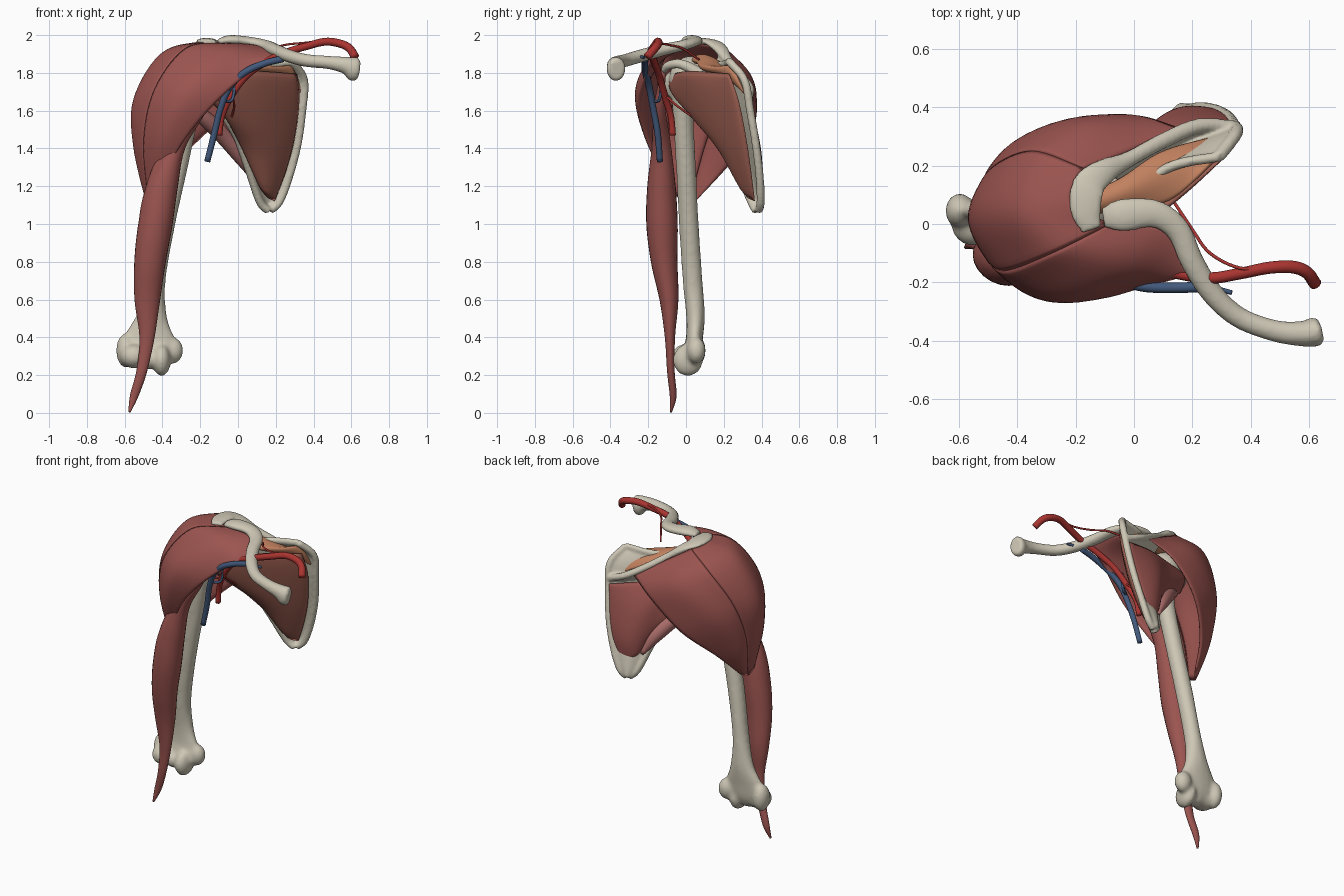
import bpy, bmesh, math
from mathutils import Vector, Matrix

BONE = ("bone", (0.61, 0.57, 0.46, 1))
RED = ("muscle_red", (0.33, 0.09, 0.08, 1))
BROWN = ("muscle_brown", (0.32, 0.11, 0.08, 1))
ORANGE = ("muscle_orange", (0.54, 0.22, 0.115, 1))
PINK = ("muscle_pink", (0.45, 0.17, 0.16, 1))
ARTERY = ("artery_red", (0.40, 0.035, 0.03, 1))
VEIN = ("vein_blue", (0.055, 0.10, 0.20, 1))


def spline(pts, t):
    """Smooth curve through points of any dimension, t in 0..1"""
    n = len(pts) - 1
    i = min(int(t * n), n - 1)
    f = t * n - i
    p1, p2 = pts[i], pts[i + 1]
    p0 = pts[i - 1] if i > 0 else [2 * a - b for a, b in zip(p1, p2)]
    p3 = pts[i + 2] if i + 2 <= n else [2 * b - a for a, b in zip(p1, p2)]
    return [0.5 * (2 * b + (c - a) * f + (2 * a - 5 * b + 4 * c - d) * f * f
                   + (3 * b - a - 3 * c + d) * f ** 3)
            for a, b, c, d in zip(p0, p1, p2, p3)]


def tube(bm, pts, ref=(0, 1, 0), sides=16, step=6):
    """Elliptical loft; points are x, y, z, radius along ref, radius across"""
    n = (len(pts) - 1) * step
    S = [spline(pts, i / n) for i in range(n + 1)]
    P = [Vector(s[:3]) for s in S]
    rings = []
    for i, s in enumerate(S):
        t = (P[min(i + 1, n)] - P[max(i - 1, 0)]).normalized()
        b = t.cross(Vector(ref)).normalized()
        a = b.cross(t)
        ra, rb = max(s[3], 0.002), max(s[-1], 0.002)
        rings.append([bm.verts.new(P[i] + a * ra * math.cos(k * math.tau / sides)
                                   + b * rb * math.sin(k * math.tau / sides)) for k in range(sides)])
    for r, q in zip(rings, rings[1:]):
        for k in range(sides):
            bm.faces.new((r[k], r[(k + 1) % sides], q[(k + 1) % sides], q[k]))
    bm.faces.new(rings[0])
    bm.faces.new(rings[-1])


def sheet(bm, rows, out, inn, center, power=0.5, nu=24, nv=28):
    """Lens-shaped slab through a grid of points, thinning to its rim"""
    def at(u, v):
        return Vector(spline([spline(r, v) for r in rows], u))
    e = 0.01
    G = [[at(i / nu, j / nv) for j in range(nv + 1)] for i in range(nu + 1)]

    def normal(u, v):
        du = at(min(u + e, 1), v) - at(max(u - e, 0), v)
        dv = at(u, min(v + e, 1)) - at(u, max(v - e, 0))
        return du.cross(dv).normalized()
    flip = 1 if normal(.5, .5).dot(G[nu // 2][nv // 2] - Vector(center)) > 0 else -1
    made, layers = [], []
    for off in (out, -inn):
        L = []
        for i in range(nu + 1):
            row = []
            for j in range(nv + 1):
                w = max(0, math.sin(math.pi * i / nu) * math.sin(math.pi * j / nv)) ** power
                if i in (0, nu) or j in (0, nv):
                    w = 0
                row.append(bm.verts.new(G[i][j] + normal(i / nu, j / nv) * flip * off * w))
            L.append(row)
            made += row
        layers.append(L)
    for L in layers:
        for i in range(nu):
            for j in range(nv):
                bm.faces.new((L[i][j], L[i + 1][j], L[i + 1][j + 1], L[i][j + 1]))
    bmesh.ops.remove_doubles(bm, verts=made, dist=0.0003)


def ball(bm, loc, size):
    bmesh.ops.create_uvsphere(bm, u_segments=24, v_segments=16, radius=1,
                              matrix=Matrix.Translation(loc) @ Matrix.Diagonal((*size, 1)))


def finish(name, bm, color, voxel=0, soft=5):
    bmesh.ops.recalc_face_normals(bm, faces=bm.faces)
    for f in bm.faces:
        f.smooth = True
    me = bpy.data.meshes.new(name)
    bm.to_mesh(me)
    bm.free()
    ob = bpy.data.objects.new(name, me)
    bpy.context.collection.objects.link(ob)
    mat = bpy.data.materials.get(color[0]) or bpy.data.materials.new(color[0])
    mat.diffuse_color = color[1]
    me.materials.append(mat)
    if voxel:  # fuse overlapping bone pieces
        m = ob.modifiers.new("fuse", "REMESH")
        m.mode, m.voxel_size, m.use_smooth_shade = "VOXEL", voxel, True
        s = ob.modifiers.new("soften", "SMOOTH")
        s.factor, s.iterations = 0.5, soft


X, Y, Z = (1, 0, 0), (0, 1, 0), (0, 0, 1)

# humerus: shaft, head, tubercles, condyles
bm = bmesh.new()
tube(bm, [(-.24, 0, 1.76, .09, .08), (-.26, -.015, 1.6, .06, .057), (-.32, 0, 1.3, .054, .053),
          (-.385, .015, 1, .053, .053), (-.435, .035, .7, .052, .053), (-.455, .05, .52, .08, .05),
          (-.467, .045, .4, .135, .045), (-.47, .03, .31, .145, .05), (-.47, .01, .25, .1, .035)], X)
for loc, size in [((-.2, .03, 1.77), (.115, .12, .12)), ((-.31, .03, 1.76), (.06, .08, .09)),
                  ((-.25, -.08, 1.74), (.04, .04, .07)), ((-.595, .045, .33), (.05, .06, .09)),
                  ((-.345, .055, .33), (.055, .05, .07)), ((-.55, 0, .3), (.075, .075, .065)),
                  ((-.405, .01, .28), (.05, .08, .085)), ((-.475, .01, .285), (.06, .06, .055))]:
    ball(bm, loc, size)
finish("humerus", bm, BONE, .011, 10)

# scapula: blade, thick borders, spine, acromion, coracoid, socket
bm = bmesh.new()
lat = [(0, .12, 1.83), (-.1, .08, 1.72), (-.07, .12, 1.58), (0, .2, 1.45), (.06, .28, 1.28), (.115, .35, 1.12), (.16, .375, 1.07)]
med = [(.29, .23, 1.86), (.35, .31, 1.76), (.34, .34, 1.6), (.315, .37, 1.42), (.27, .39, 1.25), (.22, .395, 1.12), (.17, .385, 1.07)]
mid = [tuple((a + b) / 2 + d for a, b, d in zip(p, q, (-.01, .025, 0))) for p, q in zip(lat, med)]
sheet(bm, list(zip(lat, mid, med)), .013, .013, (0, -2, 1.5), .15)
tube(bm, [(*p, .027, .022) for p in lat[1:]], Y)
tube(bm, [(*p, .022, .022) for p in med], Y)
tube(bm, [(*p, .022, .018) for p in (lat[0], mid[0], med[0])], Z)
ridge = [(.34, .335, 1.67), (.22, .335, 1.72), (.1, .285, 1.79), (-.02, .22, 1.87), (-.1, .18, 1.93)]
base = [(.33, .325, 1.66), (.22, .30, 1.68), (.12, .24, 1.71), (.03, .18, 1.74), (-.04, .13, 1.78)]
sheet(bm, [base, ridge], .012, .012, (0, 0, 0), .1)
tube(bm, [(*p, .022, r) for p, r in zip(ridge, (.02, .026, .027, .028, .045))]
     + [(-.155, .13, 1.962, .018, .058), (-.165, .05, 1.967, .018, .055), (-.145, -.02, 1.962, .015, .035)], Z)
tube(bm, [(-.02, .08, 1.79, .036, .036), (-.02, -.02, 1.845, .026, .026), (-.06, -.09, 1.84, .024, .024), (-.1, -.12, 1.81, .018, .018)], X)
ball(bm, (-.085, .07, 1.73), (.05, .07, .1))
finish("scapula", bm, BONE, .009, 3)

# clavicle
bm = bmesh.new()
tube(bm, [(-.105, .02, 1.965, .015, .035), (-.04, .03, 1.974, .026, .056), (.07, .035, 1.964, .026, .048),
          (.15, -.02, 1.945, .028, .042), (.2, -.13, 1.92, .032, .04), (.27, -.24, 1.89, .034, .038),
          (.36, -.32, 1.866, .034, .036), (.48, -.365, 1.855, .035, .037), (.57, -.375, 1.84, .046, .043),
          (.615, -.37, 1.822, .066, .05), (.638, -.365, 1.818, .05, .042)], Z, 20)
finish("clavicle", bm, BONE, .009, 3)

# deltoid: strands from origin to insertion, neighbouring heads share a strand
strands = [
    [(.21, -.17, 1.9), (.06, -.21, 1.80), (-.12, -.25, 1.64), (-.28, -.21, 1.45), (-.43, -.1, 1.2)],
    [(.12, -.01, 1.945), (-.06, -.15, 1.9), (-.26, -.245, 1.72), (-.39, -.2, 1.48), (-.455, -.07, 1.18)],
    [(-.08, .0, 1.96), (-.28, -.10, 1.93), (-.44, -.16, 1.72), (-.5, -.12, 1.45), (-.48, -.045, 1.14)],
    [(-.2, .07, 1.965), (-.4, .05, 1.89), (-.535, .02, 1.66), (-.54, 0, 1.42), (-.485, 0, 1.12)],
    [(-.17, .19, 1.95), (-.35, .25, 1.86), (-.49, .19, 1.65), (-.52, .1, 1.4), (-.475, .02, 1.11)],
    [(-.02, .24, 1.86), (-.18, .34, 1.76), (-.38, .28, 1.58), (-.47, .15, 1.35), (-.465, .035, 1.11)],
    [(.17, .325, 1.74), (0, .372, 1.63), (-.2, .34, 1.45), (-.37, .2, 1.28), (-.445, .04, 1.11)]]
for k, name in enumerate(("front", "middle", "back")):
    bm = bmesh.new()
    sheet(bm, strands[2 * k:2 * k + 3], .018, .05, (-.2, .05, 1.6))
    finish("deltoid_" + name, bm, RED)

# biceps: main belly with short head, and long head
bm = bmesh.new()
tube(bm, [(-.1, -.12, 1.81, .012, .012), (-.19, -.14, 1.62, .03, .03), (-.32, -.13, 1.42, .045, .05),
          (-.4, -.13, 1.2, .082, .075), (-.437, -.127, 1, .09, .083), (-.466, -.115, .8, .083, .07),
          (-.48, -.09, .6, .068, .05), (-.482, -.085, .4, .04, .027), (-.51, -.08, .22, .028, .02),
          (-.55, -.068, .09, .022, .018), (-.575, -.08, .004, .006, .006)], X, 24)
finish("biceps", bm, RED)
bm = bmesh.new()
tube(bm, [(-.28, -.06, 1.85, .012), (-.3, -.1, 1.7, .014), (-.36, -.12, 1.45, .03), (-.43, -.13, 1.2, .055), (-.47, -.13, 1, .055), (-.49, -.11, .75, .02)], X)
finish("biceps_long_head", bm, RED)

# muscles on the shoulder blade
bm = bmesh.new()
sheet(bm, [[(-.22, -.09, 1.79), (.05, .02, 1.81), (.315, .23, 1.795)],
           [(-.2, -.08, 1.7), (.08, .09, 1.68), (.325, .28, 1.65)],
           [(-.09, .02, 1.59), (.1, .16, 1.52), (.3, .32, 1.45)],
           [(0, .17, 1.44), (.13, .24, 1.36), (.255, .345, 1.28)],
           [(.12, .31, 1.18), (.155, .325, 1.14), (.195, .365, 1.12)]], .045, .025, (.1, 2, 1.5))
finish("subscapularis", bm, BROWN)
bm = bmesh.new()
sheet(bm, [[(.33, .35, 1.64), (.12, .29, 1.69), (-.12, .18, 1.74), (-.3, .1, 1.77)],
           [(.33, .365, 1.5), (.12, .335, 1.52), (-.05, .22, 1.62), (-.31, .12, 1.71)],
           [(.28, .39, 1.32), (.14, .365, 1.34), (-.01, .25, 1.47), (-.29, .12, 1.65)],
           [(.21, .395, 1.18), (.12, .36, 1.21), (.02, .26, 1.38), (-.28, .11, 1.61)]], .032, .04, (.1, -2, 1.5))
finish("infraspinatus", bm, RED)
bm = bmesh.new()
sheet(bm, [[(.335, .315, 1.68), (.1, .25, 1.80), (-.06, .15, 1.86), (-.27, .06, 1.87)],
           [(.32, .28, 1.765), (.12, .18, 1.83), (-.06, .1, 1.88), (-.27, .03, 1.88)],
           [(.29, .24, 1.84), (.13, .085, 1.835), (-.05, .05, 1.86), (-.27, 0, 1.86)]], .018, .05, (.1, .1, 0))
finish("supraspinatus", bm, ORANGE)
bm = bmesh.new()
tube(bm, [(.09, .34, 1.23, .012), (.02, .29, 1.35, .04), (-.08, .22, 1.47, .045), (-.2, .12, 1.58, .038), (-.3, .06, 1.66, .015)])
finish("teres_minor", bm, PINK)

# artery with branches
bm = bmesh.new()
tube(bm, [(.62, -.205, 1.885, .022), (.59, -.165, 1.93, .022), (.54, -.147, 1.955, .022), (.46, -.15, 1.965, .021),
          (.36, -.17, 1.94, .02), (.26, -.185, 1.91, .02), (.15, -.17, 1.86, .019), (.04, -.14, 1.78, .018),
          (-.04, -.11, 1.67, .018), (-.085, -.08, 1.57, .017), (-.1, -.07, 1.47, .017)], (0, .3, .9), 12)
for pts in ([(.47, -.15, 1.975), (.36, -.15, 1.96), (.26, -.1, 1.95), (.2, -.02, 1.93), (.14, .07, 1.87)],
            [(-.05, -.1, 1.65), (-.12, -.12, 1.66), (-.2, -.1, 1.64), (-.3, -.07, 1.62)],
            [(-.03, -.11, 1.68), (-.02, -.04, 1.62), (-.04, .06, 1.55)]):
    tube(bm, [(*p, .006) for p in pts], (.2, .3, .9), 8)
finish("artery", bm, ARTERY)

# vein with small tributaries
bm = bmesh.new()
tube(bm, [(.24, -.215, 1.875, .018), (.14, -.218, 1.85, .018), (.04, -.215, 1.805, .018), (-.04, -.195, 1.73, .018),
          (-.09, -.175, 1.62, .017), (-.125, -.15, 1.48, .017), (-.163, -.138, 1.33, .016)], Y, 12)
for pts in ([(.22, -.21, 1.875), (.28, -.22, 1.88), (.335, -.235, 1.885)],
            [(-.08, -.17, 1.65), (-.03, -.14, 1.66), (-.015, -.13, 1.76)]):
    tube(bm, [(*p, .008) for p in pts], Y, 8)
finish("vein", bm, VEIN)
